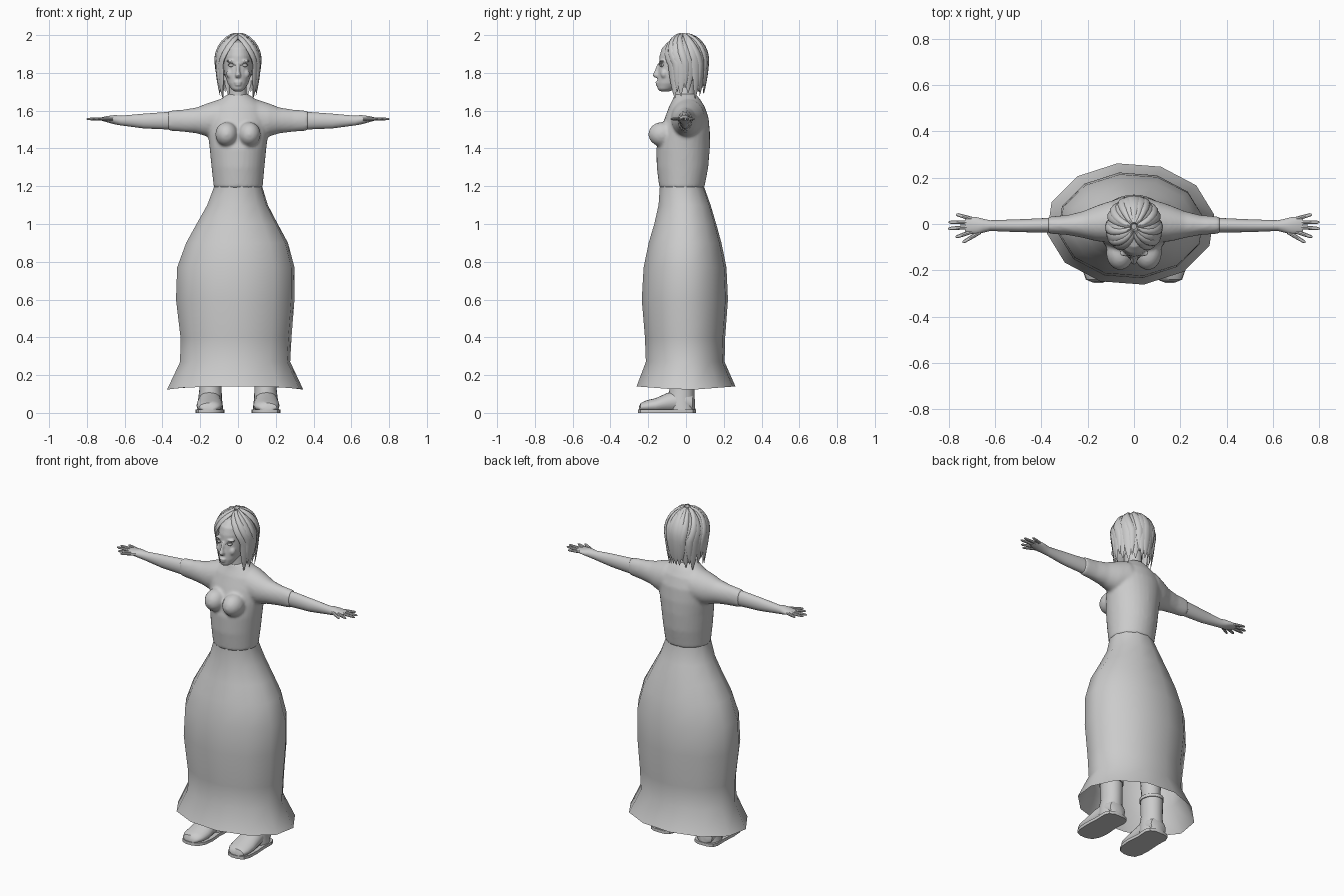
import bpy, bmesh
from math import sin, cos, pi, radians
from mathutils import Vector, Matrix

if "Cube" in bpy.data.objects:
    bpy.data.objects.remove(bpy.data.objects["Cube"])

grey = bpy.data.materials.new("plain_grey")
grey.use_nodes = True
grey.diffuse_color = (0.6, 0.6, 0.6, 1)
grey.node_tree.nodes["Principled BSDF"].inputs["Base Color"].default_value = (0.6, 0.6, 0.6, 1)


def skin(bm, rings, caps=True):
    """Bridge a list of point rings into a tube."""
    loops = [[bm.verts.new(p) for p in ring] for ring in rings]
    n = len(loops[0])
    for a, b in zip(loops, loops[1:]):
        for i in range(n):
            j = (i + 1) % n
            bm.faces.new((a[i], a[j], b[j], b[i]))
    if caps:
        bm.faces.new(loops[0][::-1])
        bm.faces.new(loops[-1])


def loft(bm, axis, rows, n=24, caps=True, turn=0.0):
    """Each row: position on the axis, then low/high bounds on the other two axes."""
    rings = []
    for t, a0, a1, b0, b1 in rows:
        ring = []
        for i in range(n):
            w = 2 * pi * (i + turn) / n
            p = [(a0 + a1) / 2 + (a1 - a0) / 2 * cos(w), (b0 + b1) / 2 + (b1 - b0) / 2 * sin(w)]
            p.insert("xyz".index(axis), t)
            ring.append(p)
        rings.append(ring)
    skin(bm, rings, caps)


def ball(bm, centre, radii):
    m = Matrix.Translation(centre) @ Matrix.Diagonal((*radii, 1))
    bmesh.ops.create_uvsphere(bm, u_segments=20, v_segments=12, radius=1, matrix=m)


def strand(bm, pts, sizes, centre, n=8):
    """Tapered strip following points, lying flat against a centre."""
    rings = []
    for i, p in enumerate(pts):
        along = (pts[min(i + 1, len(pts) - 1)] - pts[max(i - 1, 0)]).normalized()
        side = along.cross(p - centre).normalized()
        out = side.cross(along)
        w, h = sizes[i]
        rings.append([p + side * w * cos(2 * pi * k / n) + out * h * sin(2 * pi * k / n) for k in range(n)])
    skin(bm, rings)


def finish(bm, name, mirror=False, voxel=0, angle=40):
    bmesh.ops.recalc_face_normals(bm, faces=bm.faces)
    me = bpy.data.meshes.new(name)
    bm.to_mesh(me)
    bm.free()
    me.materials.append(grey)
    ob = bpy.data.objects.new(name, me)
    bpy.context.collection.objects.link(ob)
    bpy.ops.object.select_all(action="DESELECT")
    bpy.context.view_layer.objects.active = ob
    ob.select_set(True)
    bpy.ops.object.shade_smooth_by_angle(angle=radians(angle))
    if mirror:
        ob.modifiers.new("mirror", "MIRROR").use_clip = False
        ob.modifiers["mirror"].use_mirror_merge = False
    if voxel:
        r = ob.modifiers.new("blend", "REMESH")
        r.mode, r.voxel_size, r.use_smooth_shade = "VOXEL", voxel, True
        s = ob.modifiers.new("soften", "SMOOTH")
        s.factor, s.iterations = 0.5, 5
    return ob


# Flared skirt, open at the hem
bm = bmesh.new()
loft(bm, "z", [(.12, -.38, .35, -.265, .265), (.27, -.31, .28, -.215, .207), (.4, -.308, .287, -.22, .21),
               (.6, -.332, .303, -.237, .225), (.77, -.326, .303, -.227, .217), (.9, -.278, .268, -.2, .19),
               (1.0, -.222, .213, -.17, .162), (1.1, -.165, .16, -.147, .132), (1.2, -.127, .129, -.14, .096),
               (1.25, -.127, .127, -.14, .098)], 12, False, 0.3)
for v in bm.verts:
    if v.co.z < .2:
        v.co.z += .02 * abs(v.co.y) / .26
finish(bm, "skirt", angle=80)

# Bodice with bust and upper sleeves blended together
bm = bmesh.new()
loft(bm, "z", [(1.19, -.128, .13, -.141, .097), (1.3, -.14, .14, -.155, .118), (1.4, -.15, .15, -.157, .126),
               (1.48, -.16, .16, -.14, .127), (1.56, -.165, .165, -.113, .12), (1.62, -.145, .145, -.09, .1),
               (1.66, -.095, .095, -.07, .075), (1.69, -.05, .05, -.06, .05)], 32)
for s in (-1, 1):
    ball(bm, (s * .06, -.125, 1.475), (.06, .075, .065))
    loft(bm, "x", [(s * x, *r) for x, *r in (
        (.02, -.085, .1, 1.46, 1.665), (.1, -.08, .1, 1.46, 1.66), (.16, -.075, .08, 1.462, 1.64),
        (.22, -.06, .055, 1.48, 1.617), (.29, -.047, .038, 1.488, 1.606), (.37, -.042, .032, 1.494, 1.6))])
finish(bm, "bodice", voxel=.009)

# Forearms and palms
bm = bmesh.new()
loft(bm, "x", [(.33, -.038, .028, 1.499, 1.596), (.5, -.035, .02, 1.506, 1.584), (.62, -.03, .016, 1.522, 1.573),
               (.65, -.037, .022, 1.527, 1.577), (.68, -.045, .03, 1.535, 1.573), (.715, -.04, .03, 1.545, 1.567),
               (.73, -.032, .025, 1.55, 1.562)])
finish(bm, "forearm", mirror=True)

# Spread fingers and thumbs
bm = bmesh.new()
for x0, y0, x1, y1 in ((.665, -.035, .74, -.08), (.7, -.033, .77, -.057), (.71, -.013, .803, -.02),
                       (.71, .007, .8, .008), (.7, .022, .768, .042)):
    a, b = Vector((x0, y0, 1.556)), Vector((x1, y1, 1.556))
    strand(bm, [a, a.lerp(b, .5), a.lerp(b, .9), b], [(.009, .009), (.0085, .008), (.007, .006), (.003, .003)],
           Vector((.7, 0, 0)))
finish(bm, "finger", mirror=True)

# Neck
bm = bmesh.new()
loft(bm, "z", [(1.64, -.065, .065, -.062, .06), (1.69, -.046, .046, -.062, .045), (1.78, -.045, .045, -.07, .045)])
finish(bm, "neck")

# Head with jaw, nose, brows and lips blended together
bm = bmesh.new()
loft(bm, "z", [(1.702, -.02, .02, -.137, -.085), (1.715, -.036, .036, -.15, -.06), (1.745, -.055, .055, -.153, .0),
               (1.79, -.07, .07, -.15, .06), (1.84, -.077, .077, -.143, .085), (1.89, -.08, .08, -.14, .09),
               (1.93, -.073, .073, -.128, .08), (1.96, -.05, .05, -.1, .05), (1.975, -.02, .02, -.06, .01)], 32)
loft(bm, "z", [(1.775, -.013, .013, -.165, -.13), (1.788, -.016, .016, -.178, -.13),
               (1.81, -.01, .01, -.167, -.13), (1.85, -.008, .008, -.15, -.13)], 12)
ball(bm, (0, -.15, 1.75), (.021, .012, .007))
ball(bm, (0, -.149, 1.737), (.018, .012, .007))
for s in (-1, 1):
    ball(bm, (s * .036, -.126, 1.863), (.028, .015, .007))
    ball(bm, (s * .042, -.115, 1.795), (.02, .02, .025))
finish(bm, "head", voxel=.005)

# Eyes with a raised lid rim
bm = bmesh.new()
ball(bm, (.034, -.127, 1.84), (.016, .012, .009))
finish(bm, "eye", mirror=True)
bm = bmesh.new()
strand(bm, [Vector((.034 + .018 * cos(w), -.137 + .45 * (.018 * cos(w) + .004) * .8, 1.84 + .01 * sin(w)))
            for w in [pi * k / 10 for k in range(11)]], [(.002, .003)] * 11, Vector((.034, 0, 1.84)), 6)
finish(bm, "eyelid", mirror=True)

# Hair cap under the locks
bm = bmesh.new()
ball(bm, (0, .005, 1.868), (.1, .1, .118))
finish(bm, "hair_cap")

# Hair locks: sweep from the crown, then hang to pointed tips
bm = bmesh.new()
mid = Vector((0, -.012, 1.865))


def lock(start, end, tip, lift, width):
    pts, sizes = [], []
    for k in range(13):
        s = k / 12
        a = radians(start + (end - start) * min(1, s * 1.7))
        t = min(1, .08 + s * 1.7) * pi / 2
        drop = max(0, s - .54) / .46
        r = (1 + lift) * (1 - .14 * drop ** 2)
        z = mid.z + .128 * (1 + lift) * cos(t)
        pts.append(Vector((.106 * r * sin(t) * sin(a), mid.y - .116 * r * sin(t) * cos(a), z + (tip - z) * drop)))
        w = width * min(1, .35 + s * 1.6) * (1 - drop ** 2 * .95)
        sizes.append((w, .012 * (1 - drop * .9)))
    strand(bm, pts, sizes, Vector((0, -.01, min(mid.z, 1.8))))


for s in (-1, 1):
    for i, end in enumerate((62, 82, 103, 125, 147, 168)):
        lock(s * (12 + i * 30), s * end, 1.665 + .014 * (i % 3), .05 * (i % 2), .032)
    for i, end in enumerate((72, 94, 136, 158)):
        lock(s * (25 + i * 38), s * end, 1.7 + .02 * (i % 2), .07, .022)
lock(180, 180, 1.69, .06, .03)
finish(bm, "hair_locks", angle=50)

# Legs inside the skirt
bm = bmesh.new()
loft(bm, "z", [(.15, .095, .19, -.07, .03), (.45, .07, .19, -.08, .05), (.95, .02, .19, -.1, .08)], 16)
finish(bm, "leg", mirror=True)

# Boots: rounded foot, shaft with cuff, and sole
bm = bmesh.new()
loft(bm, "y", [(-.25, .13, .18, .012, .03), (-.24, .105, .205, .008, .052), (-.21, .088, .217, .002, .066),
               (-.16, .08, .22, 0, .078), (-.1, .085, .215, 0, .105), (-.05, .088, .208, 0, .12),
               (.0, .085, .21, 0, .12), (.035, .095, .2, 0, .1), (.048, .12, .175, .005, .07)], 20)
loft(bm, "z", [(.01, .078, .217, -.09, .05), (.08, .085, .21, -.1, .044), (.13, .087, .204, -.085, .044),
               (.23, .085, .206, -.088, .046), (.23, .08, .21, -.093, .05), (.25, .08, .21, -.093, .05)], 20)
finish(bm, "boot", mirror=True)
bm = bmesh.new()
outline = ((-.254, .135, .175), (-.24, .1, .208), (-.2, .078, .222), (-.14, .071, .225), (-.06, .078, .22),
           (.01, .073, .222), (.038, .085, .21), (.052, .115, .18))
ring = [(x0, y) for y, x0, x1 in outline] + [(x1, y) for y, x0, x1 in outline[::-1]]
skin(bm, [[(x, y, z) for x, y in ring] for z in (0, .018)])
finish(bm, "sole", mirror=True)
